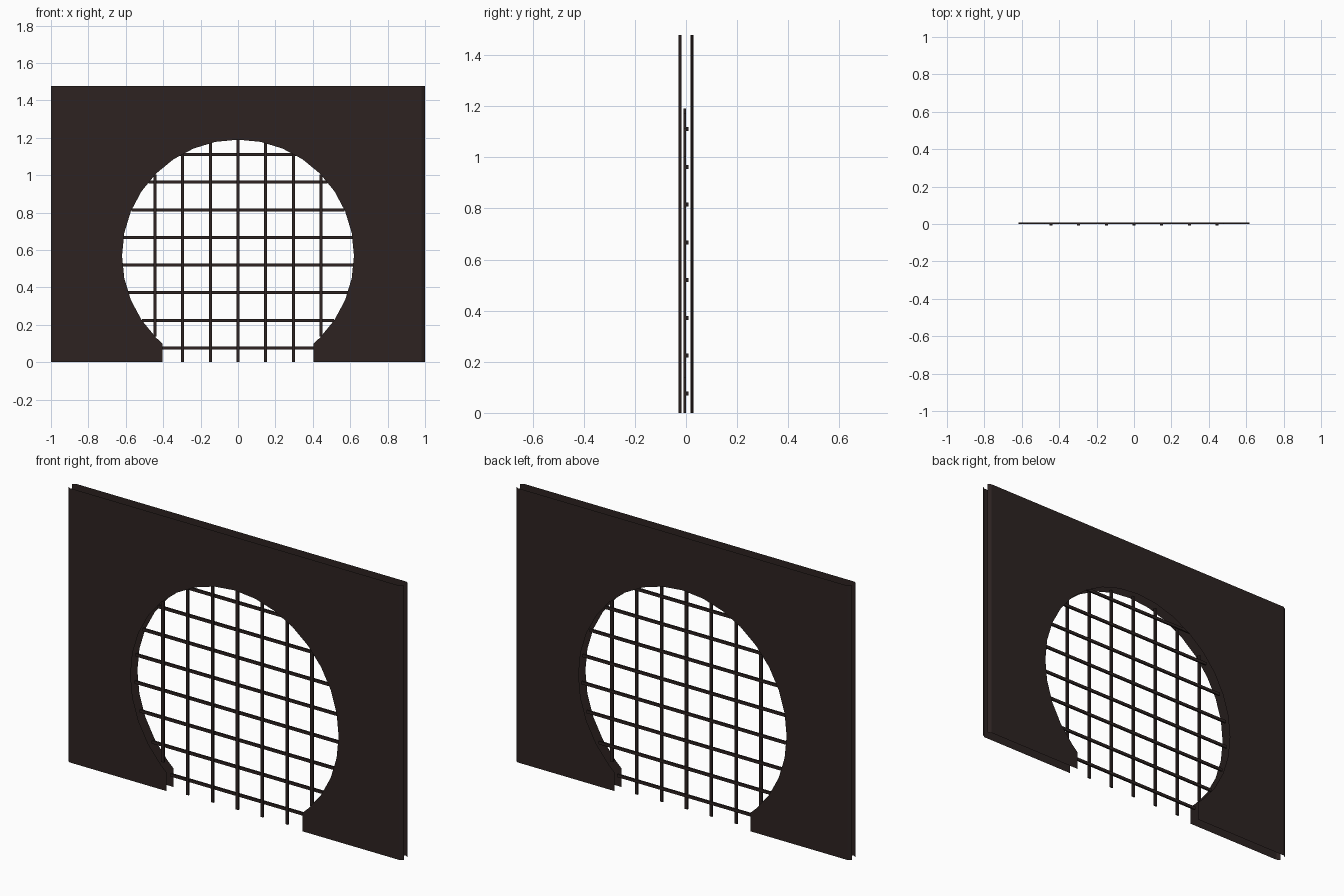
import bpy, bmesh, math

if "Cube" in bpy.data.objects:
    bpy.data.objects.remove(bpy.data.objects["Cube"])

R, CZ = 0.62, 0.57          # round opening radius and centre height
DOOR, H = 0.405, 1.478      # half width of the foot opening, wall height
SEG = 32

mat = bpy.data.materials.new("dark brown")
mat.diffuse_color = (0.026, 0.0165, 0.0155, 1)
mat.use_nodes = True
mat.node_tree.nodes["Principled BSDF"].inputs["Base Color"].default_value = mat.diffuse_color


def add_object(name, bm):
    mesh = bpy.data.meshes.new(name)
    bm.to_mesh(mesh)
    bm.free()
    mesh.materials.append(mat)
    obj = bpy.data.objects.new(name, mesh)
    bpy.context.collection.objects.link(obj)
    return obj


def wall_sheet(name, side):
    """Thin wall sheet with a keyhole opening and folded end strips; side -1 front, +1 back."""
    y, y_in, xe = side * 0.029, side * 0.017, 0.982
    # opening outline from left foot, over the arch, to right foot
    zj = CZ - math.sqrt(R * R - DOOR * DOOR)
    arch = [(-DOOR, 0), (-DOOR, zj)]
    for i in range(SEG + 1):
        a = -math.pi / 2 - 2 * math.pi * i / SEG
        x, z = R * math.cos(a), CZ + R * math.sin(a)
        if z > zj + 0.01:
            arch.append((x, z))
    arch += [(DOOR, zj), (DOOR, 0)]
    outline = arch + [(xe, 0), (xe, H), (-xe, H), (-xe, 0)]
    bm = bmesh.new()
    vs = [bm.verts.new((x, y, z)) for x, z in outline]
    f = bm.faces.new(vs)
    f.normal_update()
    if f.normal.y * side < 0:
        f.normal_flip()
    # folded strips at both ends
    for s in (-1, 1):
        strip = [(s * xe, y, 0), (s, y_in, 0), (s, y_in, H), (s * xe, y, H)]
        g = bm.faces.new([bm.verts.new(p) for p in strip])
        g.normal_update()
        if g.normal.y * side < 0:
            g.normal_flip()
    bmesh.ops.remove_doubles(bm, verts=bm.verts, dist=1e-5)
    bmesh.ops.triangulate(bm, faces=bm.faces)
    return add_object(name, bm)


def add_bar(bm, x0, x1, y0, y1, z0, z1):
    for v in bmesh.ops.create_cube(bm, size=1)["verts"]:
        v.co = (x1 if v.co.x > 0 else x0, y1 if v.co.y > 0 else y0, z1 if v.co.z > 0 else z0)


wall_sheet("front_wall", -1)
wall_sheet("back_wall", 1)

# lattice bars, trimmed to the round opening
W = 0.008
bm = bmesh.new()
for i in range(-3, 4):
    x = i * 0.148
    h = math.sqrt(R * R - x * x)
    low = 0 if abs(x) < DOOR else CZ - h
    add_bar(bm, x - W, x + W, -0.009, 0.0, low, CZ + h)
add_object("vertical_bars", bm)

bm = bmesh.new()
for i in range(8):
    z = 0.076 + i * 0.1478
    half = max(DOOR, math.sqrt(R * R - (z - CZ) ** 2))
    add_bar(bm, -half, half, 0.0, 0.009, z - W, z + W)
add_object("horizontal_bars", bm)
